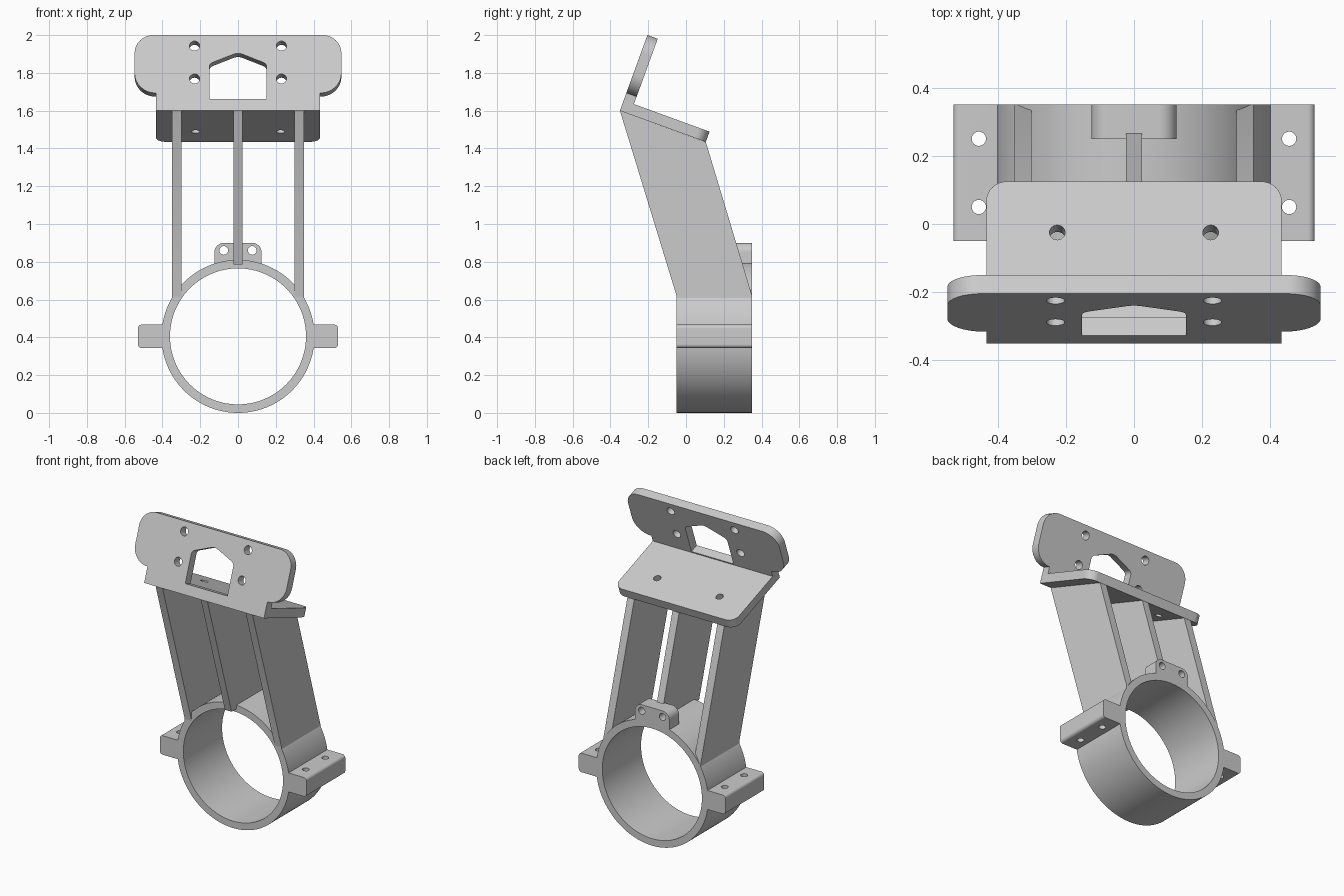
import bpy, bmesh
from math import sin, cos, tan, pi, asin, radians
from mathutils import Vector, Matrix

cube = bpy.data.objects.get("Cube")
if cube:
    bpy.data.objects.remove(cube, do_unlink=True)

grey = bpy.data.materials.new("light grey")
grey.use_nodes = True
grey.diffuse_color = (0.6, 0.6, 0.6, 1)
grey.node_tree.nodes["Principled BSDF"].inputs["Base Color"].default_value = (0.6, 0.6, 0.6, 1)

TILT = radians(20)
S, C = sin(TILT), cos(TILT)
THICK = 0.058                 # plate thickness
RING_Z, R_OUT, R_IN = 0.405, 0.405, 0.36
FRONT_Y, BACK_Y = -0.05, 0.35


def rounded(corners, steps=10):
    """Closed outline from (x, y[, radius]) corners."""
    pts = [Vector(c[:2]) for c in corners]
    out = []
    for i, c in enumerate(corners):
        r = c[2] if len(c) > 2 else 0
        if r == 0:
            out.append(pts[i])
            continue
        p = pts[i]
        a = (pts[i - 1] - p).normalized()
        b = (pts[(i + 1) % len(pts)] - p).normalized()
        h = a.angle(b) / 2
        mid = p + (a + b).normalized() * r / sin(h)
        v0, v1 = p + a * r / tan(h) - mid, p + b * r / tan(h) - mid
        out += [mid + v0.lerp(v1, k / steps).normalized() * r for k in range(steps + 1)]
    return out


def arc(r, a0, a1, n, x=0, y=0):
    return [(x + r * cos(a0 + (a1 - a0) * k / n), y + r * sin(a0 + (a1 - a0) * k / n))
            for k in range(n + 1)]


def hole(x, y, r=0.023):
    return arc(r, 0, 2 * pi, 24, x, y)[:-1]


def slab(name, loops, z0, z1, origin, xa, ya):
    """Extrude a flat outline with holes from z0 to z1 along xa cross ya."""
    cu = bpy.data.curves.new(name, 'CURVE')
    cu.dimensions, cu.fill_mode, cu.extrude = '2D', 'BOTH', (z1 - z0) / 2
    for loop in loops:
        sp = cu.splines.new('POLY')
        sp.points.add(len(loop) - 1)
        for pt, co in zip(sp.points, loop):
            pt.co = (co[0], co[1], 0, 1)
        sp.use_cyclic_u = True
    tmp = bpy.data.objects.new(name + "_outline", cu)
    bpy.context.collection.objects.link(tmp)
    bpy.context.view_layer.update()
    me = bpy.data.meshes.new_from_object(tmp.evaluated_get(bpy.context.evaluated_depsgraph_get()))
    bpy.data.objects.remove(tmp, do_unlink=True)
    xa, ya = Vector(xa), Vector(ya)
    za = xa.cross(ya)
    rot = Matrix((xa, ya, za)).transposed().to_4x4()
    me.transform(Matrix.Translation(Vector(origin) + za * (z0 + z1) / 2) @ rot)
    bm = bmesh.new()
    bm.from_mesh(me)
    bmesh.ops.remove_doubles(bm, verts=bm.verts, dist=1e-5)
    bmesh.ops.recalc_face_normals(bm, faces=bm.faces)
    bm.to_mesh(me)
    bm.free()
    me.materials.clear()
    me.materials.append(grey)
    ob = bpy.data.objects.new(name, me)
    bpy.context.collection.objects.link(ob)
    return ob


def smooth(ob):
    bpy.ops.object.select_all(action='DESELECT')
    ob.select_set(True)
    bpy.context.view_layer.objects.active = ob
    bpy.ops.object.shade_smooth_by_angle(angle=radians(30))


def drill(ob, spots, r):
    """Vertical bolt holes through a clamp half."""
    bm = bmesh.new()
    for x, y in spots:
        bmesh.ops.create_cone(bm, cap_ends=True, segments=24, radius1=r, radius2=r, depth=1,
                              matrix=Matrix.Translation((x, y, RING_Z)))
    me = bpy.data.meshes.new("bolt_cutter")
    bm.to_mesh(me)
    bm.free()
    me.materials.append(grey)
    cutter = bpy.data.objects.new("bolt_cutter", me)
    cutter.hide_render = True
    bpy.context.collection.objects.link(cutter)
    mod = ob.modifiers.new("bolt_holes", 'BOOLEAN')
    mod.operation, mod.solver, mod.object = 'DIFFERENCE', 'EXACT', cutter
    bpy.context.view_layer.objects.active = ob
    bpy.ops.object.modifier_apply(modifier=mod.name)
    bpy.data.objects.remove(cutter, do_unlink=True)


X, Y, Z = (1, 0, 0), (0, 1, 0), (0, 0, 1)
parts = []

# Clamp ring in two halves, each with a bolted flange on both sides
FLANGE_H, FLANGE_X = 0.062, 0.53
start = asin(FLANGE_H / R_OUT)
half = rounded([(FLANGE_X, 0), (FLANGE_X, FLANGE_H, 0.02)]
               + arc(R_OUT, start, pi - start, 72)
               + [(-FLANGE_X, FLANGE_H, 0.02), (-FLANGE_X, 0)]
               + arc(R_IN, pi, 0, 72))
bolts = [(sx * 0.455, y) for sx in (-1, 1) for y in (0.05, 0.25)]
for name, sign in (("upper_clamp", 1), ("lower_clamp", -1)):
    clamp = slab(name, [[(p[0], sign * p[1]) for p in half]], -BACK_Y, -FRONT_Y,
                 (0, 0, RING_Z), X, Z)
    drill(clamp, bolts, 0.021)
    parts.append(clamp)

# Lug with two holes on the back of the ring
lug = rounded([(-0.125, 0.78), (0.125, 0.78), (0.125, 0.9, 0.05), (-0.125, 0.9, 0.05)])
parts.append(slab("back_lug", [lug, hole(-0.075, 0.86), hole(0.075, 0.86)],
                  -BACK_Y, -0.25, (0, 0, 0), X, Z))

# Three slanted struts
TOP_F, TOP_B = Vector((-0.35, 1.6)), Vector((0.105, 1.434))
LOW_F, LOW_B = Vector((FRONT_Y, 0.62)), Vector((BACK_Y, 0.62))


def at_height(low, top, z):
    return low.lerp(top, (z - low.y) / (top.y - low.y))


side = [TOP_F, TOP_B, LOW_B, (BACK_Y, 0.607), (FRONT_Y, 0.607), LOW_F]
middle = [TOP_F, TOP_B, at_height(LOW_B, TOP_B, 0.785), at_height(LOW_F, TOP_F, 0.785)]
for name, outline, x0, x1 in (("right_strut", side, -0.35, -0.3),
                              ("middle_strut", middle, -0.024, 0.024),
                              ("left_strut", side, 0.3, 0.35)):
    parts.append(slab(name, [outline], x0, x1, (0, 0, 0), Y, Z))

# Tray plate, sloping down to the back
EDGE, TRAY_X = (0, -0.35, 1.6), 0.433
tray = rounded([(-TRAY_X, THICK), (TRAY_X, THICK), (TRAY_X, 0.484, 0.06), (-TRAY_X, 0.484, 0.06)])
parts.append(slab("tray_plate", [tray, hole(-0.225, 0.325), hole(0.225, 0.325)],
                  0, THICK, EDGE, X, (0, C, -S)))

# Face plate with rounded wings, a peaked window and four holes
right_half = [(TRAY_X, 0), (TRAY_X, 0.1), (0.547, 0.1, 0.11), (0.547, 0.426, 0.1)]
face = rounded(right_half + [(-p[0], *p[1:]) for p in reversed(right_half)])
window = rounded([(-0.152, 0.066), (0.152, 0.066), (0.152, 0.265, 0.03),
                  (0, 0.328, 0.06), (-0.152, 0.265, 0.03)])
holes = [hole(sx * 0.23, v, 0.027) for sx in (-1, 1) for v in (0.18, 0.365)]
parts.append(slab("face_plate", [face, window] + holes, -THICK, 0, EDGE, X, (0, S, C)))

for part in parts:
    smooth(part)
